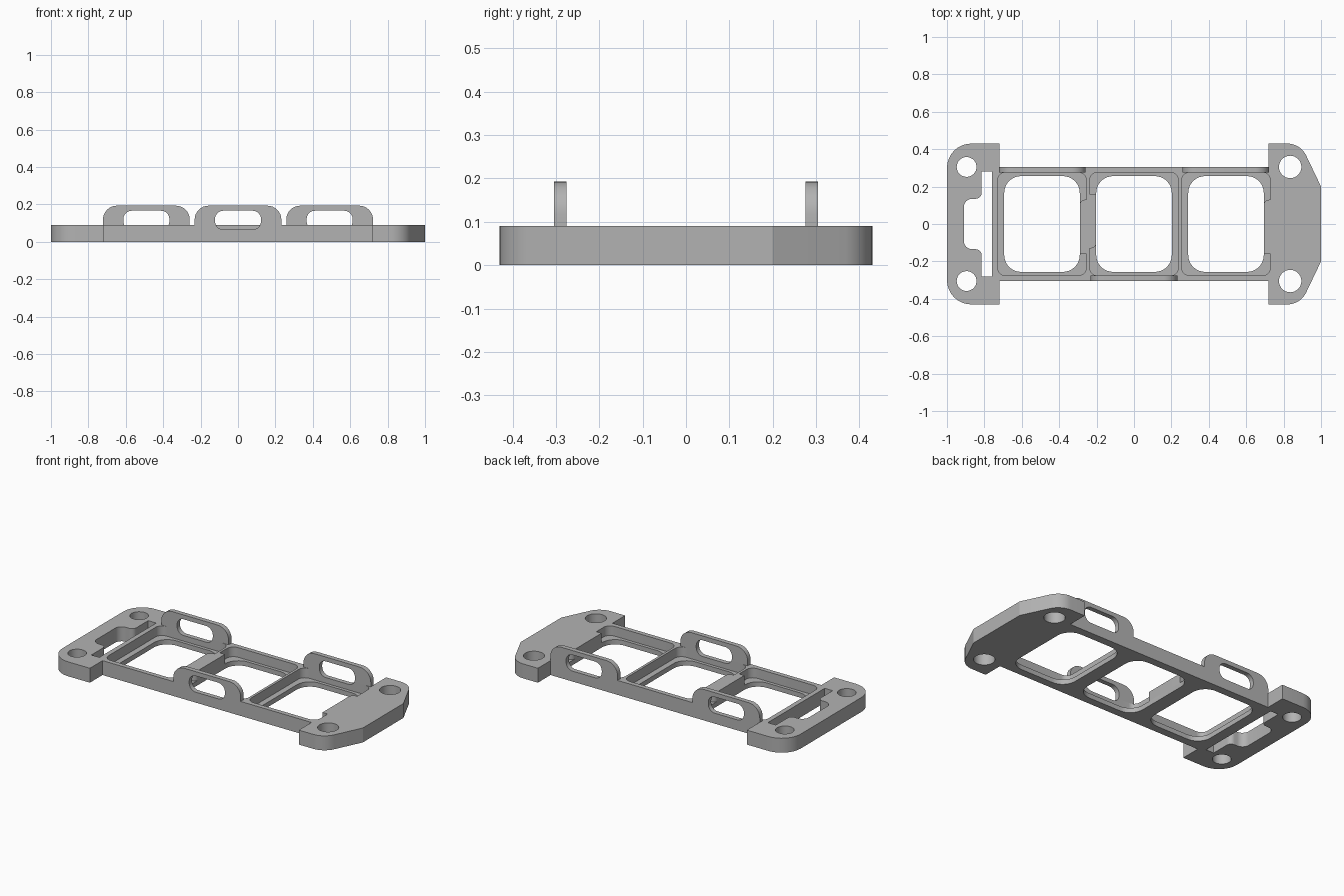
import bpy, bmesh, math
from mathutils import Vector

if "Cube" in bpy.data.objects:
    bpy.data.objects.remove(bpy.data.objects["Cube"])

grey = bpy.data.materials.new("plain_grey")
grey.diffuse_color = (0.45, 0.45, 0.45, 1)
grey.use_nodes = True
grey.node_tree.nodes["Principled BSDF"].inputs["Base Color"].default_value = grey.diffuse_color


def rounded(pts, steps=8):
    """Polygon corners (u, v, radius) -> outline with filleted corners."""
    out = []
    n = len(pts)
    for i, (u, v, r) in enumerate(pts):
        p = Vector((u, v))
        if r <= 0:
            out.append(p)
            continue
        a = (Vector(pts[i - 1][:2]) - p).normalized()
        b = (Vector(pts[(i + 1) % n][:2]) - p).normalized()
        half = a.angle(b) / 2
        centre = p + (a + b).normalized() * (r / math.sin(half))
        s = p + a * (r / math.tan(half)) - centre
        e = p + b * (r / math.tan(half)) - centre
        sweep = s.angle_signed(e)          # clockwise positive
        a0 = math.atan2(s.y, s.x)
        for k in range(steps + 1):
            t = a0 - sweep * k / steps
            out.append(centre + Vector((math.cos(t), math.sin(t))) * r)
    return out


def box(u0, u1, v0, v1, r=0):
    return rounded([(u0, v0, r), (u1, v0, r), (u1, v1, r), (u0, v1, r)])


def circle(u, v, r, n=32):
    return [Vector((u + r * math.cos(2 * math.pi * k / n),
                    v + r * math.sin(2 * math.pi * k / n))) for k in range(n)]


def prism(name, outline, lo, hi, axis="z"):
    """Extrude an outline along z (u,v = x,y) or along y (u,v = x,z)."""
    bm = bmesh.new()
    place = (lambda p, d: (p.x, p.y, d)) if axis == "z" else (lambda p, d: (p.x, d, p.y))
    a = [bm.verts.new(place(p, lo)) for p in outline]
    b = [bm.verts.new(place(p, hi)) for p in outline]
    n = len(a)
    bm.faces.new(a)
    bm.faces.new(b[::-1])
    for i in range(n):
        bm.faces.new((a[i], b[i], b[(i + 1) % n], a[(i + 1) % n]))
    bmesh.ops.recalc_face_normals(bm, faces=bm.faces)
    mesh = bpy.data.meshes.new(name)
    bm.to_mesh(mesh)
    bm.free()
    mesh.materials.append(grey)
    ob = bpy.data.objects.new(name, mesh)
    bpy.context.collection.objects.link(ob)
    return ob


def cut(ob, cutters):
    for c in cutters:
        m = ob.modifiers.new("cut", "BOOLEAN")
        m.operation, m.solver, m.object = "DIFFERENCE", "EXACT", c
        c.hide_render = True
        c.hide_set(True)


H, LEDGE, RAIL, WALL = 0.09, 0.03, 0.305, 0.276

# Base plate: wide left end, narrow rails, tapered right end
half = [(-1, 0.43, 0.13), (-0.72, 0.43, 0), (-0.72, RAIL, 0), (0.72, RAIL, 0),
        (0.72, 0.43, 0), (0.89, 0.43, 0.11), (1, 0.2, 0)]
base = prism("base_frame", rounded(half + [(x, -y, r) for x, y, r in half[::-1]]), 0, H)
cutters = []

# Screw holes
for x, r in ((-0.895, 0.053), (0.835, 0.06)):
    for y in (-0.305, 0.305):
        cutters.append(prism("hole_cutter", circle(x, y, r), -0.1, 0.2))

# Cable slot with a rounded recess
slot = [(-0.76, 0.28, 0), (-0.815, 0.28, 0), (-0.815, 0.135, 0.03), (-0.91, 0.135, 0.045)]
cutters.append(prism("slot_cutter",
                     rounded(slot + [(x, -y, r) for x, y, r in slot[::-1]]), -0.1, 0.2))

# Three cells: shallow pocket above a ledge with a through opening
for x in (-0.492, 0, 0.492):
    cutters.append(prism("pocket_cutter",
                         box(x - 0.238, x + 0.238, -WALL, WALL, 0.045), LEDGE, 0.2))
    cutters.append(prism("opening_cutter",
                         box(x - 0.202, x + 0.202, -0.256, 0.256, 0.09), -0.1, 0.05))

# Upright loops, each with a window reaching down into the rail
for name, x, side in (("left_loop", -0.49, 1), ("front_loop", 0, -1), ("right_loop", 0.49, 1)):
    y0, y1 = sorted((side * WALL, side * RAIL))
    w = 0.232
    loop = prism(name, rounded([(x - w, H, 0), (x + w, H, 0),
                                (x + w, 0.193, 0.075), (x - w, 0.193, 0.075)]), y0, y1, "y")
    window = prism("window_cutter", box(x - 0.123, x + 0.123, 0.065, 0.166, 0.045),
                   y0 - 0.01, y1 + 0.01, "y")
    cut(loop, [window])
    cutters.append(window)

cut(base, cutters)

# Retaining tabs along the cell sides, rounded at one end
for name, x, s in (("left_tab", -0.254, 1), ("middle_tab", -0.238, -1), ("right_tab", 0.73, 1)):
    prism(name, rounded([(x, s * 0.13, 0), (x - s * 0.036, s * 0.13, 0.03),
                         (x - s * 0.036, -s * 0.16, 0), (x, -s * 0.16, 0)]), LEDGE, H)

# Smooth curved walls, keep sharp edges
for ob in list(bpy.context.scene.objects):
    if not ob.hide_render:
        bpy.ops.object.select_all(action="DESELECT")
        ob.select_set(True)
        bpy.context.view_layer.objects.active = ob
        bpy.ops.object.convert(target="MESH")
        bpy.ops.object.shade_smooth_by_angle(angle=math.radians(25))
